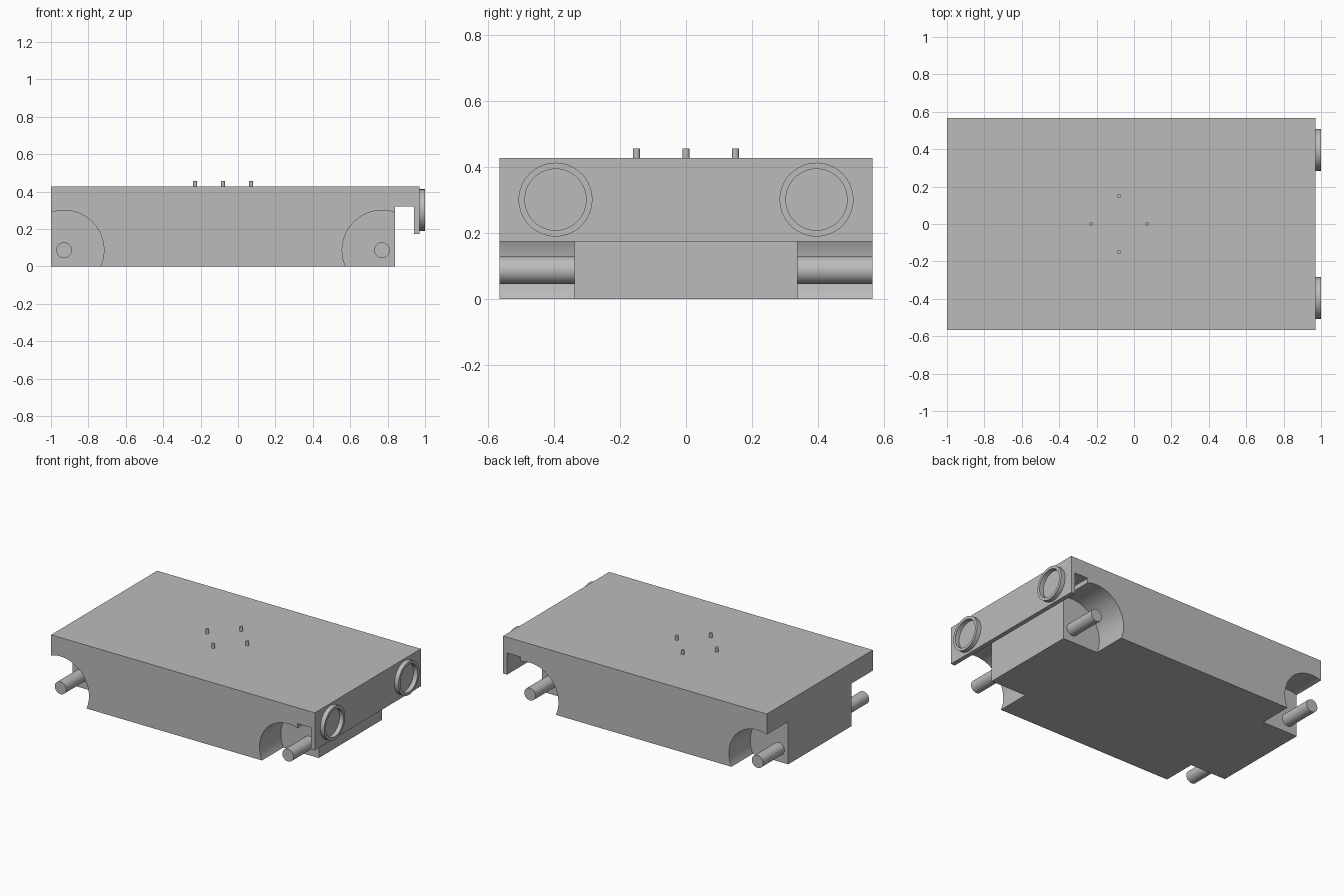
import bpy, bmesh, math
from mathutils import Matrix, Vector

if "Cube" in bpy.data.objects:
    bpy.data.objects.remove(bpy.data.objects["Cube"])

grey = bpy.data.materials.new("plain grey")
grey.use_nodes = True
grey.diffuse_color = (0.5, 0.5, 0.5, 1)
grey.node_tree.nodes["Principled BSDF"].inputs["Base Color"].default_value = (0.5, 0.5, 0.5, 1)

HALF_W, WELL_Y, TOP = 0.566, 0.338, 0.427
AXLE_X, AXLE_Z, WELL_R = (-0.93, 0.77), 0.087, 0.213


def finish(bm, name):
    bmesh.ops.recalc_face_normals(bm, faces=bm.faces)
    mesh = bpy.data.meshes.new(name)
    bm.to_mesh(mesh)
    bm.free()
    mesh.materials.append(grey)
    obj = bpy.data.objects.new(name, mesh)
    bpy.context.collection.objects.link(obj)
    return obj


def smooth(obj):
    bpy.ops.object.select_all(action='DESELECT')
    obj.select_set(True)
    bpy.context.view_layer.objects.active = obj
    bpy.ops.object.shade_smooth_by_angle(angle=math.radians(30))


def extrude_profile(name, points, y0, y1):
    """Extrude an x-z outline along y."""
    bm = bmesh.new()
    face = bm.faces.new([bm.verts.new((x, y0, z)) for x, z in points])
    ext = bmesh.ops.extrude_face_region(bm, geom=[face])["geom"]
    bmesh.ops.translate(bm, vec=(0, y1 - y0, 0),
                        verts=[v for v in ext if isinstance(v, bmesh.types.BMVert)])
    return finish(bm, name)


def cylinder(name, start, end, radius, sides):
    a, b = Vector(start), Vector(end)
    turn = (b - a).to_track_quat('Z', 'Y').to_matrix().to_4x4()
    bm = bmesh.new()
    bmesh.ops.create_cone(bm, cap_ends=True, segments=sides, radius1=radius, radius2=radius,
                          depth=(b - a).length, matrix=Matrix.Translation((a + b) / 2) @ turn)
    obj = finish(bm, name)
    smooth(obj)
    return obj


def light_ring(name, y, z, outer, inner, x0, x1, sides=64):
    """Raised open ring standing on the nose."""
    section = [(x0, outer), (x1, outer), (x1, inner), (x0, inner)]
    bm = bmesh.new()
    verts = [bm.verts.new((x, y + r, z)) for x, r in section]
    edges = [bm.edges.new(pair) for pair in zip(verts, verts[1:])]
    bmesh.ops.spin(bm, geom=verts + edges, cent=(0, y, z), axis=(1, 0, 0),
                   angle=math.tau, steps=sides)
    bmesh.ops.remove_doubles(bm, verts=bm.verts, dist=0.0001)
    smooth(finish(bm, name))


# Body with a hanging nose lip
body = extrude_profile("body", [
    (-1, 0), (0.84, 0), (0.84, 0.32), (0.94, 0.32), (0.94, 0.174),
    (0.97, 0.174), (0.97, TOP), (-1, TOP)], -HALF_W, HALF_W)

# Wheel wells, stopping short of the lip
for x in AXLE_X:
    for side in (-1, 1):
        arc = [math.tau * i / 80 for i in range(80)]
        outline = [(min(x + WELL_R * math.cos(a), 0.9), AXLE_Z + WELL_R * math.sin(a)) for a in arc]
        cutter = extrude_profile("well_cutter", outline, side * WELL_Y, side * 0.7)
        cutter.hide_render = True
        cut = body.modifiers.new("well", 'BOOLEAN')
        cut.operation, cut.solver, cut.object = 'DIFFERENCE', 'EXACT', cutter
        bpy.context.view_layer.objects.active = body
        bpy.ops.object.modifier_apply(modifier=cut.name)
        bpy.data.objects.remove(cutter)
smooth(body)

# Axle stubs and headlight rings on both sides
for side, label in ((1, "back"), (-1, "front")):
    for x, end in zip(AXLE_X, ("tail", "nose")):
        cylinder(f"{label}_{end}_axle", (x, side * (WELL_Y - 0.005), AXLE_Z),
                 (x, side * HALF_W, AXLE_Z), 0.042, 40)
    light_ring(f"{label}_headlight_ring", side * 0.396, 0.301, 0.112, 0.093, 0.97, 1.0)

# Four pins on the roof
for i in range(4):
    a = i * math.pi / 2
    x, y = -0.08 + 0.15 * math.cos(a), 0.15 * math.sin(a)
    cylinder(f"roof_pin_{i + 1}", (x, y, TOP - 0.003), (x, y, 0.456), 0.0105, 24)
